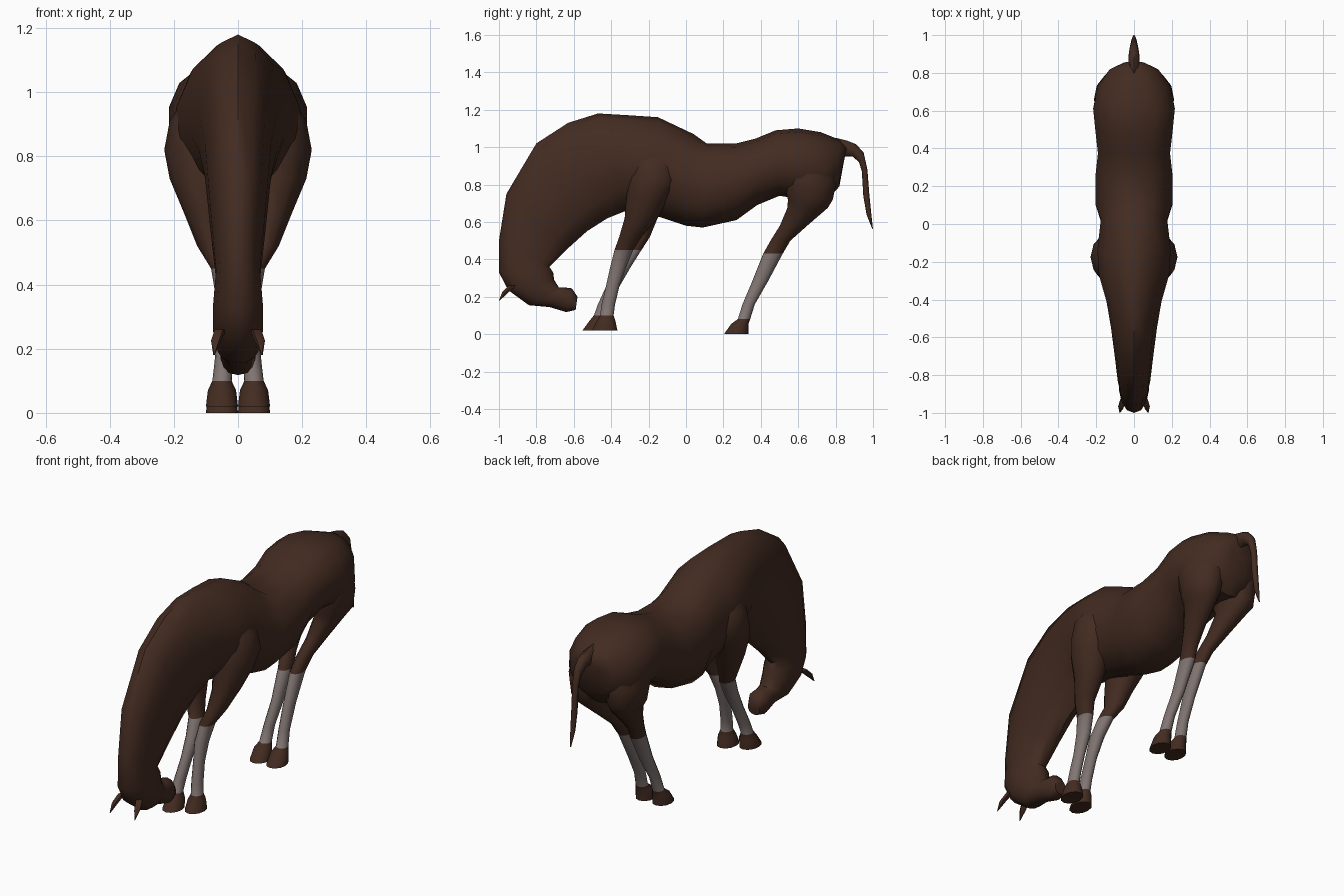
import bpy, bmesh, math
from mathutils import Vector

cube = bpy.data.objects.get("Cube")
if cube:
    bpy.data.objects.remove(cube, do_unlink=True)


def make_material(name, rgb):
    m = bpy.data.materials.new(name)
    m.use_nodes = True
    m.diffuse_color = (*rgb, 1)
    m.node_tree.nodes["Principled BSDF"].inputs["Base Color"].default_value = (*rgb, 1)
    return m


brown = make_material("dark brown coat", (0.056, 0.0245, 0.015))
grey = make_material("pale grey stocking", (0.22, 0.18, 0.17))


def loft(name, rings, mats, rule=None):
    """Skin a list of vertex rings, cap both ends and colour faces by a rule."""
    bm = bmesh.new()
    loops = [[bm.verts.new(p) for p in ring] for ring in rings]
    n = len(loops[0])
    for a, b in zip(loops, loops[1:]):
        for i in range(n):
            bm.faces.new((a[i], a[(i + 1) % n], b[(i + 1) % n], b[i]))
    bm.faces.new(loops[0])
    bm.faces.new(loops[-1])
    bmesh.ops.recalc_face_normals(bm, faces=bm.faces)
    if rule:
        for f in bm.faces:
            f.material_index = rule(f.calc_center_median())
    mesh = bpy.data.meshes.new(name)
    bm.to_mesh(mesh)
    bm.free()
    for m in mats:
        mesh.materials.append(m)
    ob = bpy.data.objects.new(name, mesh)
    bpy.context.collection.objects.link(ob)
    bpy.ops.object.select_all(action='DESELECT')
    ob.select_set(True)
    bpy.context.view_layer.objects.active = ob
    bpy.ops.object.shade_smooth_by_angle(angle=math.radians(50))


def spine_ring(ty, tz, by, bz, w, p, n=14):
    """Cross-section between a top and a bottom point, with half width and roundness."""
    top, bottom = Vector((0, ty, tz)), Vector((0, by, bz))
    mid, half = (top + bottom) / 2, (top - bottom) / 2
    ring = []
    for i in range(n):
        a = math.tau * i / n
        s = math.sin(a)
        x = math.copysign(w * abs(s) ** p, s) if abs(s) > 1e-6 else 0
        ring.append(mid + half * math.cos(a) + Vector((x, 0, 0)))
    return ring


def flat_ring(x, y, z, rx, ry, n=12):
    return [(x + rx * math.cos(math.tau * i / n), y + ry * math.sin(math.tau * i / n), z)
            for i in range(n)]


# Trunk, neck and head in one skin: top y, top z, bottom y, bottom z, half width, roundness
trunk = [
    (.86, 1.0, .84, .9, .06, 1), (.82, 1.04, .82, .79, .13, .9),
    (.72, 1.08, .75, .71, .195, .8), (.6, 1.1, .62, .72, .22, .75),
    (.48, 1.09, .5, .74, .208, .8), (.37, 1.045, .38, .69, .195, .85),
    (.27, 1.02, .27, .61, .207, .85), (.11, 1.02, .09, .57, .207, .85),
    (.04, 1.07, 0, .58, .18, .95), (-.15, 1.16, -.12, .62, .2, 1.2),
    (-.3, 1.17, -.22, .65, .192, 1.25), (-.47, 1.18, -.32, .66, .15, 1.25),
    (-.63, 1.13, -.42, .62, .125, 1.0), (-.8, 1.02, -.53, .55, .105, .9),
    (-.96, .75, -.63, .46, .088, .85)]
head = [
    (-1.0, .5, -.73, .36, .07, .85), (-1.0, .33, -.71, .33, .08, .9),
    (-.95, .235, -.705, .29, .08, .9), (-.84, .155, -.68, .25, .065, .9),
    (-.73, .145, -.65, .25, .05, .9), (-.64, .118, -.61, .245, .055, .8),
    (-.59, .13, -.58, .2, .035, .8)]
loft("body_and_head", [spine_ring(*s) for s in trunk + head], [brown])

# Tail: outer and inner edge points with half width
tail = [
    (.8, 1.05, .82, .95, .025, 1), (.86, 1.035, .86, .95, .03, 1),
    (.91, 1.015, .89, .95, .028, 1), (.95, .97, .925, .92, .022, 1),
    (.97, .88, .94, .87, .018, 1), (.98, .75, .948, .74, .016, 1),
    (.99, .65, .965, .64, .013, 1), (1.0, .56, .995, .565, .004, 1)]
loft("tail", [spine_ring(*s, n=8) for s in tail], [brown])

# Legs: x, y, z, half width, half depth
fore_leg = [
    (.1, -.18, 1.0, .055, .07), (.113, -.175, .91, .1, .12), (.11, -.175, .82, .12, .135),
    (.115, -.205, .73, .098, .115), (.1, -.24, .62, .067, .088),
    (.08, -.275, .52, .047, .06), (.048, -.31, .45, .036, .05),
    (.035, -.35, .36, .034, .043), (.038, -.39, .26, .027, .036),
    (.045, -.425, .16, .028, .036), (.05, -.44, .1, .03, .036),
    (.05, -.447, .07, .044, .05), (.05, -.46, .02, .05, .068)]
hind_leg = [
    (.1, .64, .97, .09, .12), (.1, .66, .82, .112, .145),
    (.11, .665, .72, .09, .12), (.1, .65, .675, .068, .108),
    (.075, .575, .58, .047, .073), (.05, .505, .5, .037, .053),
    (.036, .465, .43, .034, .052), (.036, .395, .28, .028, .042),
    (.045, .335, .16, .027, .033), (.05, .31, .08, .03, .033),
    (.05, .288, .055, .044, .046), (.05, .268, 0, .05, .065)]


def leg(name, stations, side, lean, ankle, knee):
    """Lower legs lean in opposite senses, so the pair crosses in profile."""
    rings = [flat_ring(side * x, y + (side * lean * max(.25 - z, -.2) if z < .6 else 0), z, rx, ry)
             for x, y, z, rx, ry in stations]
    loft(name, rings, [brown, grey], lambda c: int(ankle < c.z < knee))


for side, label in ((1, "left"), (-1, "right")):
    leg(f"front_leg_{label}", fore_leg, side, .11, .1, .45)
    leg(f"hind_leg_{label}", hind_leg, side, 0, .08, .43)
    # Ear tapering forward from the poll
    ear = [(.055, -.93, .26, .018, .022), (.068, -.965, .225, .016, .02),
           (.075, -.998, .18, .002, .003)]
    loft(f"ear_{label}", [flat_ring(side * x, y, z, rx, ry, 6) for x, y, z, rx, ry in ear], [brown])
